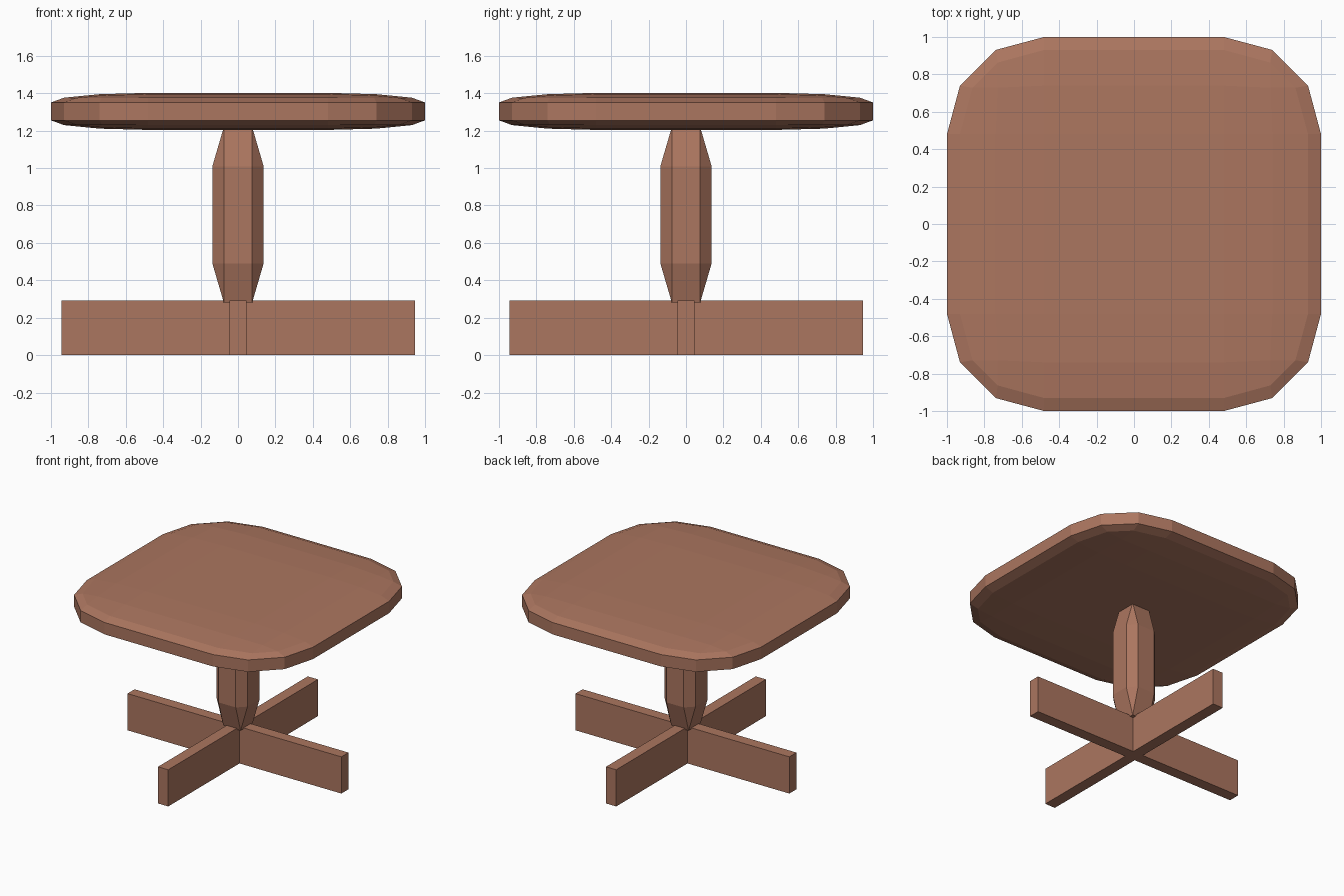
import bpy, bmesh
from mathutils import Vector

if "Cube" in bpy.data.objects:
    bpy.data.objects.remove(bpy.data.objects["Cube"])

wood = bpy.data.materials.new("wood")
wood.diffuse_color = (0.41, 0.18, 0.115, 1)
wood.use_nodes = True
wood.node_tree.nodes["Principled BSDF"].inputs["Base Color"].default_value = wood.diffuse_color


def finish(name, bm):
    bmesh.ops.recalc_face_normals(bm, faces=bm.faces)
    mesh = bpy.data.meshes.new(name)
    bm.to_mesh(mesh)
    bm.free()
    mesh.materials.append(wood)
    ob = bpy.data.objects.new(name, mesh)
    bpy.context.collection.objects.link(ob)
    return ob


def bevelled_block(name, half, z, offset, segments):
    """Cube of half-size 1, bevelled, then stretched so the bevel stretches too."""
    bm = bmesh.new()
    bmesh.ops.create_cube(bm, size=2)
    bmesh.ops.bevel(bm, geom=bm.edges[:], offset=offset, offset_type='OFFSET',
                    segments=segments, profile=0.5, affect='EDGES')
    bmesh.ops.scale(bm, vec=half, verts=bm.verts)
    bmesh.ops.translate(bm, vec=(0, 0, z), verts=bm.verts)
    return finish(name, bm)


# table top: rounded square slab
bevelled_block("table_top", Vector((1, 1, 0.099)), 1.303, 0.52, 3)

# pedestal: chamfered post
bevelled_block("pedestal", Vector((0.137, 0.137, 0.468)), 0.75, 0.445, 1)

# cross base: plus-shaped outline raised to beam height
L, w, h = 0.945, 0.045, 0.293
quarter = [(w, w), (w, L), (-w, L)]
bm = bmesh.new()
outline = []
for i in range(4):
    for x, y in quarter:
        for _ in range(i):
            x, y = -y, x
        outline.append(bm.verts.new((x, y, 0)))
face = bm.faces.new(outline)
top = bmesh.ops.extrude_face_region(bm, geom=[face], use_keep_orig=True)
bmesh.ops.translate(bm, vec=(0, 0, h),
                    verts=[g for g in top["geom"] if isinstance(g, bmesh.types.BMVert)])
finish("cross_base", bm)
